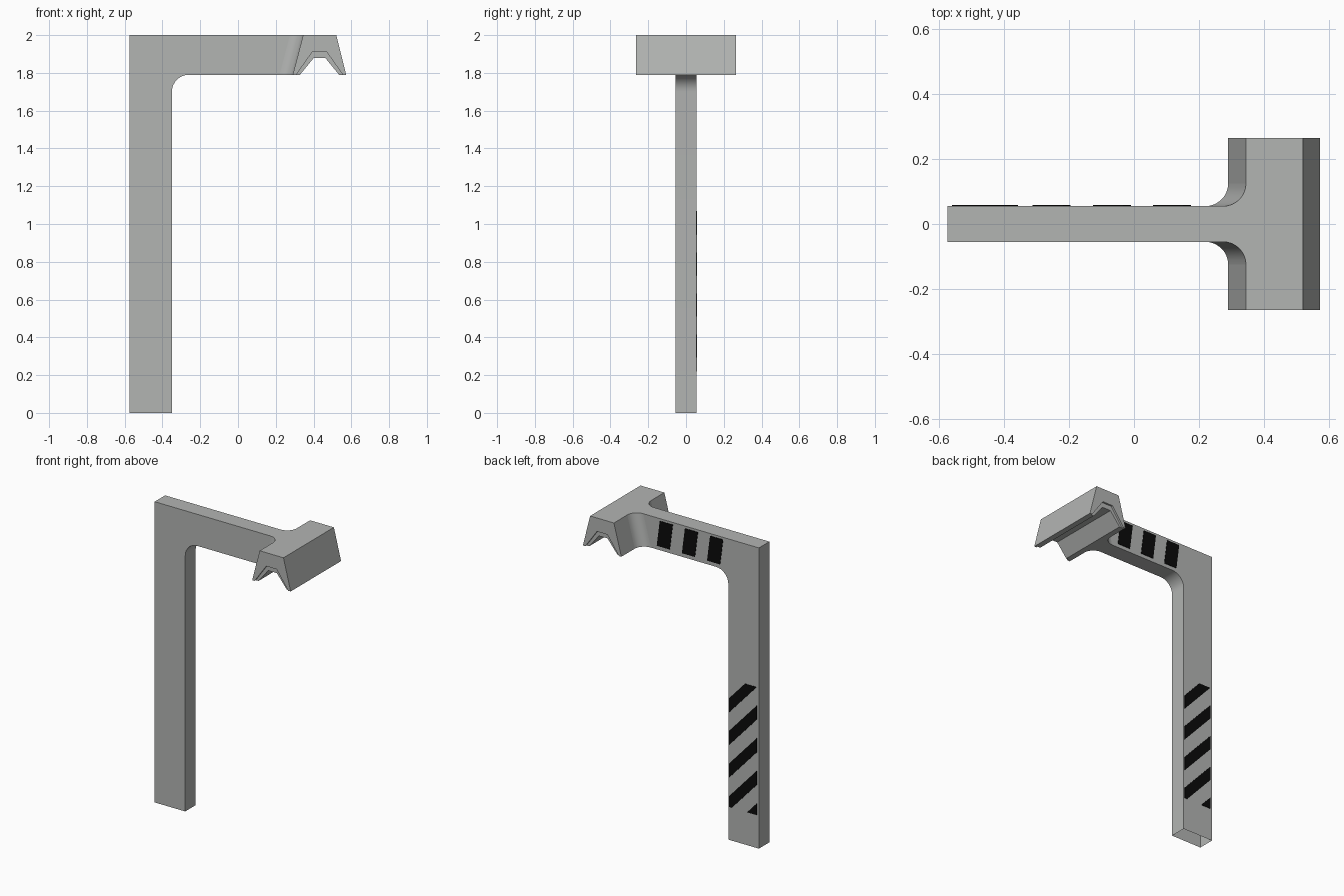
import bpy, bmesh
from math import sin, cos, pi
from mathutils import Vector

old = bpy.data.objects.get("Cube")
if old:
    bpy.data.objects.remove(old, do_unlink=True)


def material(name, rgb):
    m = bpy.data.materials.new(name)
    m.use_nodes = True
    m.diffuse_color = (*rgb, 1)
    bsdf = m.node_tree.nodes["Principled BSDF"]
    bsdf.inputs["Base Color"].default_value = (*rgb, 1)
    bsdf.inputs["Roughness"].default_value = 0.6
    return m


GREY = material("light grey metal", (0.45, 0.46, 0.45))
BLACK = material("black paint", (0.003, 0.003, 0.003))


def finish(name, bm, mat):
    bmesh.ops.recalc_face_normals(bm, faces=bm.faces)
    me = bpy.data.meshes.new(name)
    bm.to_mesh(me)
    bm.free()
    me.materials.append(mat)
    ob = bpy.data.objects.new(name, me)
    bpy.context.collection.objects.link(ob)
    bpy.ops.object.select_all(action='DESELECT')
    ob.select_set(True)
    bpy.context.view_layer.objects.active = ob
    bpy.ops.object.shade_smooth_by_angle()
    return ob


def loft(bm, lower, upper):
    """Solid between two matching outlines."""
    a = [bm.verts.new(p) for p in lower]
    b = [bm.verts.new(p) for p in upper]
    n = len(a)
    bm.faces.new(a)
    bm.faces.new(b)
    for i in range(n):
        j = (i + 1) % n
        bm.faces.new((a[i], a[j], b[j], b[i]))


def extrude_y(name, profile, half):
    bm = bmesh.new()
    loft(bm, [(x, -half, z) for x, z in profile], [(x, half, z) for x, z in profile])
    return finish(name, bm, GREY)


# Main sizes
LEFT, INNER, BEAM_Z, TOP = -0.575, -0.35, 1.79, 2.0
HALF, HEAD_HALF = 0.055, 0.265
HEAD_LOW, HEAD_HIGH = 0.29, 0.345
SEG = 8

# Post and beam in one bent profile, rounded in the inner corner, open at the foot
R = 0.09
bend = [(INNER + R - R * cos(t * pi / 2 / SEG), BEAM_Z - R + R * sin(t * pi / 2 / SEG))
        for t in range(SEG + 1)]
frame = extrude_y("post_and_beam", [(LEFT, 0), (INNER, 0)] + bend +
                  [(HEAD_LOW, BEAM_Z), (HEAD_HIGH, TOP), (LEFT, TOP)], HALF)
bm = bmesh.new()
bm.from_mesh(frame.data)
foot = [f for f in bm.faces if f.normal.z < -0.9 and f.calc_center_median().z < 0.01]
bmesh.ops.delete(bm, geom=foot, context='FACES_ONLY')
bm.to_mesh(frame.data)
bm.free()

# Crosswise head with a notched underside
extrude_y("head_shell", [(HEAD_LOW, BEAM_Z), (HEAD_HIGH, TOP), (0.52, TOP), (0.573, BEAM_Z),
                         (0.555, BEAM_Z), (0.47, 1.91), (0.393, 1.91), (0.308, BEAM_Z)], HEAD_HALF)

# Thin liner set slightly back inside the notch
extrude_y("head_liner", [(0.308, BEAM_Z), (0.393, 1.91), (0.47, 1.91), (0.555, BEAM_Z),
                         (0.535, BEAM_Z), (0.463, 1.878), (0.4, 1.878), (0.328, BEAM_Z)],
          HEAD_HALF - 0.012)

# Curved fillets where the beam meets the head
R = 0.07
for side, label in ((1, "back"), (-1, "front")):
    def outline(x, z):
        arc = [(x - R + R * sin(t * pi / 2 / SEG), side * (HALF + R - R * cos(t * pi / 2 / SEG)), z)
               for t in range(SEG + 1)]
        return [(x, side * HALF, z)] + arc
    bm = bmesh.new()
    loft(bm, outline(HEAD_LOW, BEAM_Z), outline(HEAD_HIGH, TOP))
    finish(label + "_fillet", bm, GREY)


def stripe(name, corners, low=0, high=TOP):
    """Thin painted plate on the back face, trimmed to a height range."""
    bm = bmesh.new()
    bm.faces.new([bm.verts.new((x, HALF + 0.003, z)) for x, z in corners])
    for height, up in ((high, 1), (low, -1)):
        bmesh.ops.bisect_plane(bm, geom=bm.verts[:] + bm.edges[:] + bm.faces[:],
                               plane_co=Vector((0, 0, height)), plane_no=Vector((0, 0, up)),
                               clear_outer=True)
    base = bm.faces[:]
    ext = bmesh.ops.extrude_face_region(bm, geom=base, use_keep_orig=True)
    for v in ext["geom"]:
        if isinstance(v, bmesh.types.BMVert):
            v.co.y -= 0.004
    finish(name, bm, BLACK)


# Diagonal hazard stripes on the post
XA, XB, DROP, THICK = -0.56, -0.357, 0.222, 0.094
for i in range(5):
    z = 1.165 - 0.217 * i
    stripe(f"post_stripe_{i + 1}", [(XA, z), (XB, z - DROP), (XB, z - DROP - THICK), (XA, z - THICK)],
           0.22, 1.07)

# Slightly leaning stripes on the beam
for i in range(3):
    x = 0.08 - 0.185 * i
    stripe(f"beam_stripe_{i + 1}", [(x, 1.815), (x + 0.095, 1.815), (x + 0.073, 1.985), (x - 0.022, 1.985)])
